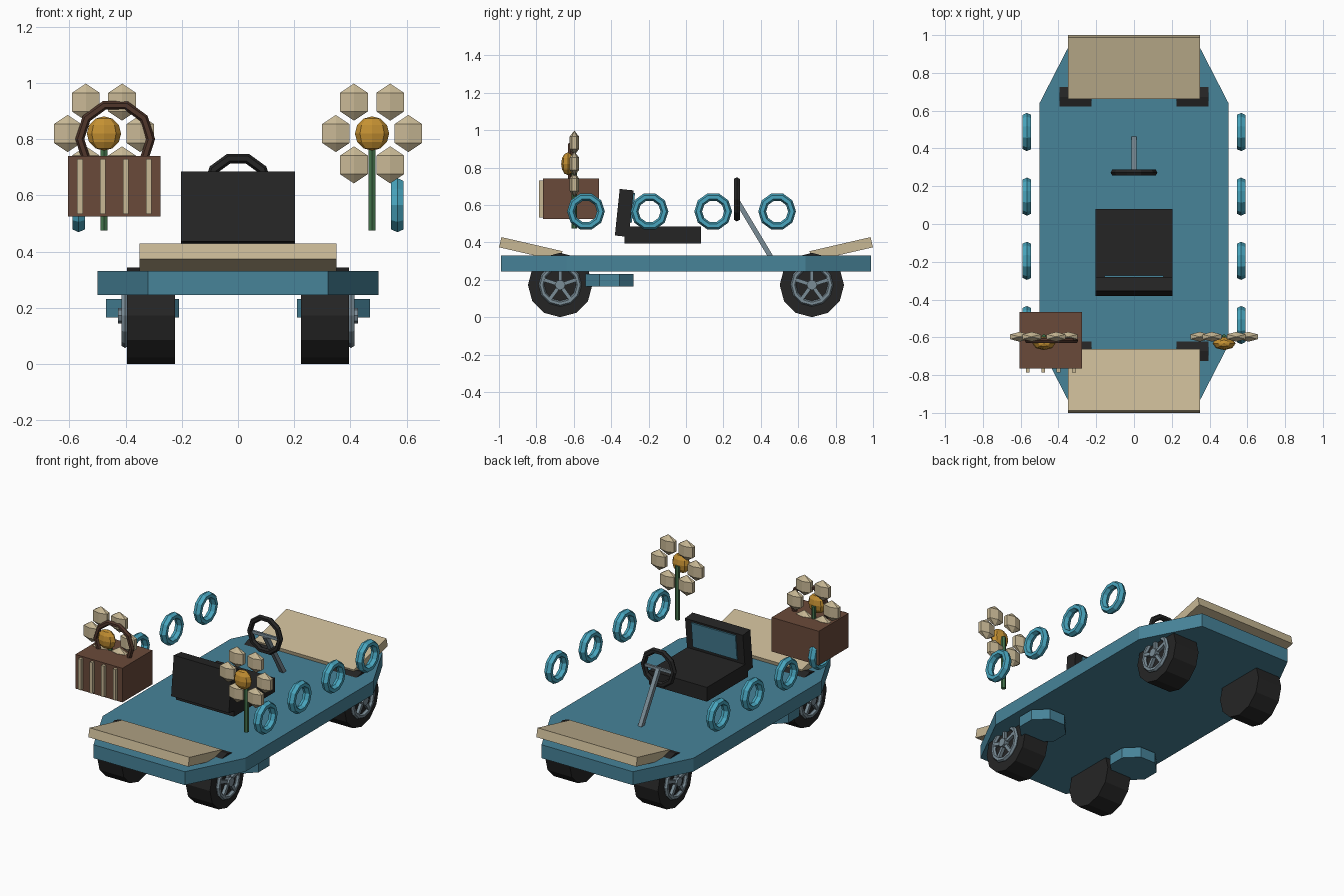
import bpy, bmesh, math
from math import radians, sin, cos, pi
from mathutils import Matrix, Vector

if "Cube" in bpy.data.objects:
    bpy.data.objects.remove(bpy.data.objects["Cube"])


def material(name, r, g, b):
    m = bpy.data.materials.new(name)
    lin = [((c / 255 + 0.055) / 1.055) ** 2.4 for c in (r, g, b)]
    m.diffuse_color = (*lin, 1)
    m.use_nodes = True
    m.node_tree.nodes["Principled BSDF"].inputs["Base Color"].default_value = m.diffuse_color
    return m


BLUE = material("deck blue", 71, 131, 153)
SKY = material("ring blue", 72, 165, 190)
BEIGE = material("beige", 200, 184, 149)
BLACK = material("black", 37, 37, 37)
GREY = material("steel grey", 122, 140, 150)
BROWN = material("basket brown", 106, 74, 58)
DARK = material("handle brown", 80, 54, 43)
GOLD = material("gold", 196, 144, 50)
GREEN = material("stem green", 68, 116, 76)


def finish(name, bm, mat, matrix=Matrix()):
    bm.transform(matrix)
    bmesh.ops.recalc_face_normals(bm, faces=bm.faces)
    me = bpy.data.meshes.new(name)
    bm.to_mesh(me)
    bm.free()
    me.materials.append(mat)
    ob = bpy.data.objects.new(name, me)
    bpy.context.collection.objects.link(ob)
    return ob


def box(name, loc, size, mat, tilt=0):
    bm = bmesh.new()
    bmesh.ops.create_cube(bm, size=1)
    m = Matrix.Translation(loc) @ Matrix.Rotation(tilt, 4, 'X') @ Matrix.Diagonal((*size, 1))
    return finish(name, bm, mat, m)


def cylinder(name, loc, r, depth, sides, mat, axis='Z', turn=0.0):
    bm = bmesh.new()
    bmesh.ops.create_cone(bm, cap_ends=True, segments=sides, radius1=r, radius2=r, depth=depth)
    m = Matrix.Translation(loc)
    if axis == 'X':
        m = m @ Matrix.Rotation(pi / 2, 4, 'Y')
    return finish(name, bm, mat, m @ Matrix.Rotation(turn, 4, 'Z'))


def ring(name, loc, major, minor, mat, axis, sides=10, tube=6, flat=1.0):
    # torus around the given axis; flat stretches it along that axis
    bm = bmesh.new()
    grid = []
    for i in range(sides):
        a = 2 * pi * i / sides
        grid.append([])
        for j in range(tube):
            t = 2 * pi * j / tube
            rad = major + minor * cos(t)
            u, v, w = rad * cos(a), rad * sin(a), minor * sin(t) * flat
            grid[-1].append(bm.verts.new((w, u, v) if axis == 'X' else (u, w, v)))
    for i in range(sides):
        for j in range(tube):
            p, q = grid[i], grid[(i + 1) % sides]
            k = (j + 1) % tube
            bm.faces.new((p[j], q[j], q[k], p[k]))
    return finish(name, bm, mat, Matrix.Translation(loc))


def ball(name, loc, r, sy, segs, rings, mat):
    bm = bmesh.new()
    bmesh.ops.create_uvsphere(bm, u_segments=segs, v_segments=rings, radius=r)
    return finish(name, bm, mat, Matrix.Translation(loc) @ Matrix.Diagonal((1, sy, 1, 1)))


# deck: octagonal slab
bm = bmesh.new()
outline = [(0.32, -0.99), (0.5, -0.64), (0.5, 0.64), (0.32, 0.99),
           (-0.32, 0.99), (-0.5, 0.64), (-0.5, -0.64), (-0.32, -0.99)]
face = bm.faces.new([bm.verts.new((x, y, 0.245)) for x, y in outline])
top = bmesh.ops.extrude_face_region(bm, geom=[face])
bmesh.ops.translate(bm, vec=(0, 0, 0.085),
                    verts=[v for v in top['geom'] if isinstance(v, bmesh.types.BMVert)])
finish("deck", bm, BLUE)

# sloping end panels
for s, label in ((-1, "front"), (1, "back")):
    box(label + "_panel", (0, s * 0.83, 0.363), (0.7, 0.335, 0.056), BEIGE, s * radians(13))

for sx, side in ((-1, "left"), (1, "right")):
    # wheels with rim, spokes and hub
    for sy, end in ((-1, "front"), (1, "back")):
        n = f"{end}_{side}_"
        y, z = sy * 0.673, 0.172
        cylinder(n + "tyre", (sx * 0.31, y, z), 0.172, 0.17, 12, BLACK, 'X')
        ring(n + "rim", (sx * 0.402, y, z), 0.1, 0.015, GREY, 'X', 12)
        cylinder(n + "hub", (sx * 0.407, y, z), 0.028, 0.04, 8, GREY, 'X')
        for k in range(5):
            a = 2 * pi * k / 5
            box(n + "spoke", (sx * 0.403, y - 0.055 * sin(a), z + 0.055 * cos(a)),
                (0.022, 0.02, 0.09), GREY, a)
    # discs under the deck
    cylinder(side + "_under_disc", (sx * 0.34, -0.41, 0.198), 0.14, 0.066, 8, BLUE, turn=pi / 8)
    # floating side rings
    for y in (-0.535, -0.195, 0.145, 0.487):
        ring(side + "_side_ring", (sx * 0.567, y, 0.565), 0.08, 0.021, SKY, 'X', flat=1.25)
    # flowers
    x, y, z = sx * 0.477, -0.597, 0.82
    for k in range(6):
        a = k * pi / 3
        ball(side + "_petal", (x + 0.129 * cos(a), y, z + 0.129 * sin(a)), 0.066, 0.45, 6, 3, BEIGE)
    ball(side + "_flower_centre", (x, y - 0.035, z), 0.061, 0.58, 8, 6, GOLD)
    cylinder(side + "_stem", (x, y, 0.645), 0.014, 0.34, 6, GREEN)

# seat
box("seat_base", (0, -0.125, 0.44), (0.405, 0.41, 0.09), BLACK)
box("seat_back", (0, -0.33, 0.557), (0.405, 0.075, 0.25), BLACK, radians(-6))
box("seat_back_panel", (0, -0.287, 0.585), (0.31, 0.012, 0.16), BLUE, radians(-6))

# steering wheel and column
ring("steering_wheel", (0, 0.272, 0.63), 0.106, 0.018, BLACK, 'Y')
box("steering_crossbar", (0, 0.275, 0.625), (0.2, 0.014, 0.018), GREY)
lo, hi = Vector((0, 0.455, 0.32)), Vector((0, 0.275, 0.62))
d = hi - lo
box("steering_column", (lo + hi) / 2, (0.026, 0.026, d.length), GREY, math.atan2(-d.y, d.z))

# basket with slats and handle
box("basket", (-0.44, -0.615, 0.632), (0.33, 0.3, 0.216), BROWN)
for x in (-0.562, -0.481, -0.4, -0.318):
    box("basket_slat", (x, -0.772, 0.632), (0.02, 0.026, 0.196), BEIGE)
ring("basket_handle", (-0.437, -0.617, 0.8), 0.126, 0.016, DARK, 'Y')
